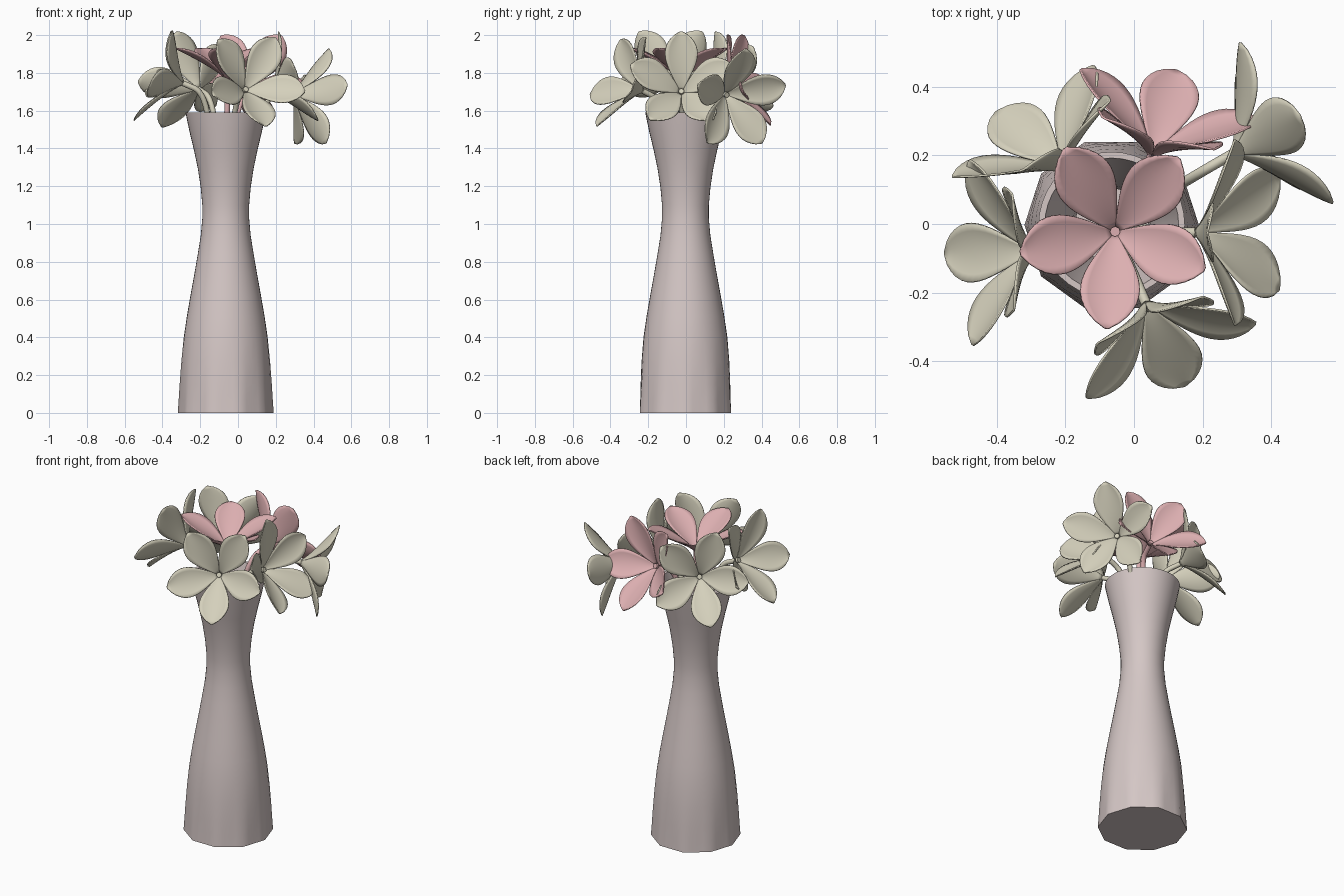
import bpy, bmesh, math
from mathutils import Vector

if "Cube" in bpy.data.objects:
    bpy.data.objects.remove(bpy.data.objects["Cube"])

VASE = Vector((-0.065, -0.003, 0))


def material(name, rgb):
    m = bpy.data.materials.new(name)
    m.diffuse_color = (*rgb, 1)
    m.use_nodes = True
    m.node_tree.nodes["Principled BSDF"].inputs["Base Color"].default_value = m.diffuse_color
    return m


CLAY = material("clay", (0.66, 0.57, 0.56))
PINK = material("pink", (0.72, 0.43, 0.44))
CREAM = material("cream", (0.66, 0.63, 0.50))


def finish(bm, name, mat, angle):
    bmesh.ops.recalc_face_normals(bm, faces=bm.faces)
    me = bpy.data.meshes.new(name)
    bm.to_mesh(me)
    bm.free()
    ob = bpy.data.objects.new(name, me)
    bpy.context.collection.objects.link(ob)
    me.materials.append(mat)
    bpy.ops.object.select_all(action='DESELECT')
    ob.select_set(True)
    bpy.context.view_layer.objects.active = ob
    bpy.ops.object.shade_smooth_by_angle(angle=math.radians(angle))
    return ob


# Vase: hollow, ten-sided at the foot and round above
def make_vase():
    outer = [(0.254, 0), (0.249, 0.07), (0.244, 0.15), (0.235, 0.27), (0.222, 0.4),
             (0.206, 0.51), (0.187, 0.62), (0.167, 0.73), (0.148, 0.84), (0.132, 0.94),
             (0.124, 1.03), (0.124, 1.10), (0.132, 1.19), (0.147, 1.29), (0.168, 1.39),
             (0.192, 1.49), (0.213, 1.59)]
    inner = [(r - 0.018, max(z, 0.03) if z < 1.5 else z) for r, z in reversed(outer)]
    bm = bmesh.new()
    n, rings = 40, []
    for r, z in outer + inner:
        poly = max(0.0, 1 - z / 0.35)
        ring = []
        for i in range(n):
            a = 2 * math.pi * i / n
            local = (a % (math.pi / 5)) - math.pi / 10
            flat = math.cos(math.pi / 10) / math.cos(local)
            k = r * (poly * flat + 1 - poly)
            ring.append(bm.verts.new(VASE + Vector((k * math.cos(a), k * math.sin(a), z))))
        rings.append(ring)
    for p, q in zip(rings, rings[1:]):
        for i in range(n):
            j = (i + 1) % n
            bm.faces.new((p[i], p[j], q[j], q[i]))
    bm.faces.new(rings[0])
    bm.faces.new(rings[-1])
    finish(bm, "vase", CLAY, 40)


# Flower head: five cupped petals around an axis, with a small centre
def make_flower(name, base, azimuth, elevation, turn, mat):
    base = Vector(base)
    az, el = math.radians(azimuth), math.radians(elevation)
    axis = Vector((math.cos(az) * math.cos(el), math.sin(az) * math.cos(el), math.sin(el)))
    right = Vector((-math.sin(az), math.cos(az), 0))
    up = axis.cross(right)
    bm = bmesh.new()
    rows, cols = 14, 8
    for k in range(5):
        th = math.radians(turn + 72 * k)
        out = right * math.cos(th) + up * math.sin(th)
        side = axis.cross(out)
        grid = []
        for i in range(rows + 1):
            t = 0.03 + 0.97 * i / rows
            shape = max(0.0, math.sin(math.pi * t ** 1.36)) ** 0.72
            width = 0.086 * max(shape, 0.12 if t < 0.5 else 0.06)
            row = []
            for j in range(cols + 1):
                v = 2 * j / cols - 1
                lift = 0.175 * t ** 0.75 + 0.022 * shape * v * v
                row.append(bm.verts.new(base + out * (0.283 * t) + side * (width * v) + axis * lift))
            grid.append(row)
        for i in range(rows):
            for j in range(cols):
                bm.faces.new((grid[i][j], grid[i + 1][j], grid[i + 1][j + 1], grid[i][j + 1]))
    head = finish(bm, name + "_petals", mat, 60)
    sol = head.modifiers.new("thickness", 'SOLIDIFY')
    sol.thickness = 0.006
    sol.offset = 0

    # Stem bending from the flower down into the vase
    off = base - VASE
    off.z = 0
    path = [base + axis * 0.035, base, base - axis * 0.10]
    for f, z in ((0.38, 1.52), (0.22, 1.3), (0.16, 1.05), (0.16, 0.85)):
        path.append(VASE + off * f + Vector((0, 0, z)))
    cu = bpy.data.curves.new(name + "_stem", 'CURVE')
    cu.dimensions = '3D'
    cu.bevel_depth = 0.015
    cu.bevel_resolution = 2
    cu.use_fill_caps = True
    sp = cu.splines.new('NURBS')
    sp.points.add(len(path) - 1)
    for p, co in zip(sp.points, path):
        p.co = (*co, 1)
    sp.order_u = 3
    sp.use_endpoint_u = True
    sp.resolution_u = 5
    cu.materials.append(mat)
    stem = bpy.data.objects.new(name + "_stem", cu)
    bpy.context.collection.objects.link(stem)
    bpy.ops.object.select_all(action='DESELECT')
    stem.select_set(True)
    bpy.context.view_layer.objects.active = stem
    bpy.ops.object.convert(target='MESH')
    bpy.ops.object.shade_smooth_by_angle(angle=math.radians(50))


make_vase()
# name, base point, facing azimuth, elevation, petal turn, colour
for spec in (
    ("top_flower", (-0.055, -0.022, 1.755), 0, 90, -41, PINK),
    ("back_flower", (0.05, 0.19, 1.72), 74, 22, -90, PINK),
    ("front_flower", (0.03, -0.22, 1.70), -67, 25, -88, CREAM),
    ("right_flower", (0.17, -0.025, 1.69), 0, 24, 90, CREAM),
    ("back_right_flower", (0.28, 0.20, 1.69), 30, -13, 90, CREAM),
    ("left_flower", (-0.28, -0.08, 1.74), 181, 23, -90, CREAM),
    ("back_left_flower", (-0.20, 0.15, 1.71), 123, 20, -75, CREAM),
):
    make_flower(*spec)
